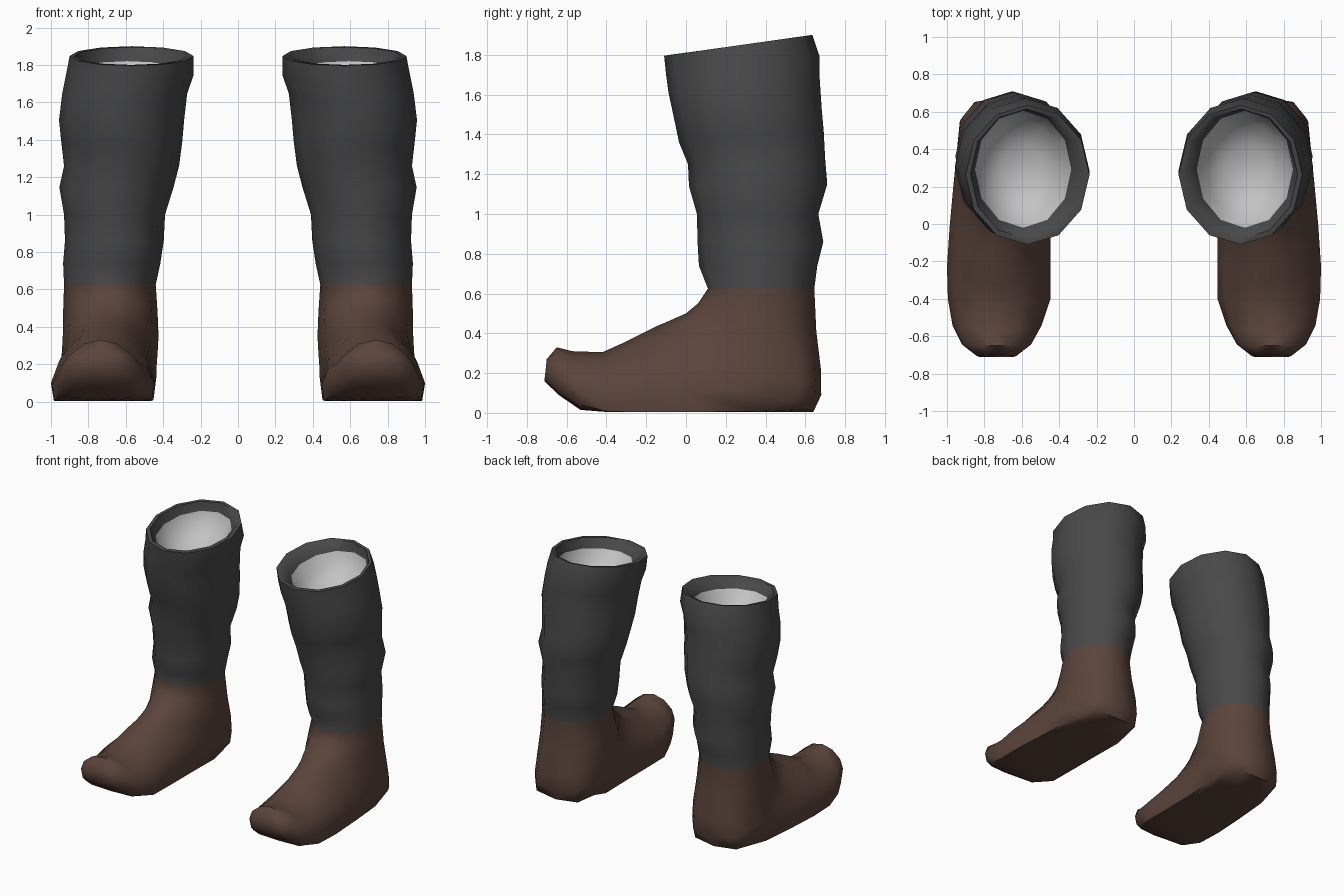
import bpy, bmesh, math

N = 12  # sides of every cross-section


def material(name, rgb):
    m = bpy.data.materials.new(name)
    m.diffuse_color = (*rgb, 1)
    return m


MATS = [material("brown leather", (0.105, 0.058, 0.045)),
        material("dark grey cloth", (0.066, 0.066, 0.066)),
        material("light grey lining", (0.55, 0.55, 0.55))]

# Foot sections, toe to ankle, fanned around the instep:
# top y, top z, bottom y, bottom z, inner x, outer x
FOOT = [
    (-0.700, 0.27, -0.712, 0.16, 0.63, 0.84),
    (-0.650, 0.33, -0.640, 0.09, 0.55, 0.92),
    (-0.570, 0.31, -0.530, 0.015, 0.495, 0.97),
    (-0.420, 0.305, -0.390, -0.02, 0.447, 0.995),
    (-0.320, 0.35, -0.180, -0.03, 0.447, 1.0),
    (-0.230, 0.395, 0.110, -0.03, 0.445, 0.985),
    (-0.150, 0.435, 0.400, -0.03, 0.437, 0.965),
    (-0.090, 0.46, 0.640, 0.005, 0.435, 0.95),
    (-0.050, 0.478, 0.680, 0.09, 0.43, 0.942),
    (0.000, 0.50, 0.678, 0.22, 0.425, 0.937),
    (0.060, 0.55, 0.655, 0.41, 0.43, 0.935),
    (0.110, 0.625, 0.645, 0.625, 0.44, 0.93),
]
# Leg sections going up: front y, front z, back y, back z, inner x, outer x
LEG = [
    (0.065, 0.74, 0.660, 0.74, 0.415, 0.935),
    (0.058, 0.86, 0.690, 0.86, 0.397, 0.925),
    (0.055, 1.00, 0.665, 1.00, 0.39, 0.93),
    (0.015, 1.14, 0.710, 1.15, 0.345, 0.955),
    (0.010, 1.25, 0.700, 1.27, 0.315, 0.93),
    (-0.035, 1.36, 0.692, 1.42, 0.298, 0.945),
    (-0.060, 1.48, 0.682, 1.53, 0.288, 0.957),
    (-0.088, 1.61, 0.672, 1.68, 0.272, 0.94),
    (-0.100, 1.70, 0.672, 1.79, 0.238, 0.92),
    (-0.110, 1.795, 0.635, 1.90, 0.238, 0.90),
    # rolled-in rim
    (-0.080, 1.80, 0.615, 1.895, 0.27, 0.875),
    (-0.020, 1.735, 0.605, 1.82, 0.335, 0.85),
]
# Lining bowl
BOWL = [
    (0.030, 1.65, 0.555, 1.71, 0.38, 0.81),
    (0.160, 1.58, 0.430, 1.61, 0.49, 0.71),
]


def section(row, f):
    """Ring of points; f = 0 gives an ellipse, f = 1 a peaked top and flat bottom."""
    y0, z0, y1, z1, x0, x1 = row
    peak = 0.5 + 0.16 * f
    pts = []
    for i in range(N):
        a = 2 * math.pi * i / N
        s, c = math.sin(a), math.cos(a)
        e = 2 / (2 - 0.25 * f) if c > 0.01 else 2 / (2 + 3 * f)
        if abs(c) < 0.01:
            s, c = math.copysign(1, s), 0
        sx = math.copysign(abs(s) ** e, s)
        v = peak - peak * c ** e if c >= 0 else peak + (1 - peak) * abs(c) ** e
        pts.append(((x0 + x1) / 2 + sx * (x1 - x0) / 2,
                    y0 + (y1 - y0) * v,
                    max(0.004, z0 + (z1 - z0) * v)))
    return pts


def build_boot(name, side):
    bm = bmesh.new()
    shape = [0.2, 0.6, 0.9, 1, 1, 1, 1, 0.6, 0.4, 0.25, 0.1, 0]
    rows = [section(r, f) for r, f in zip(FOOT, shape)]
    rows += [section(r, 0) for r in LEG + BOWL]
    rings = [[bm.verts.new((side * x, y, z)) for x, y, z in r] for r in rows]
    leg_start, lining_start = len(FOOT) - 1, len(FOOT) + len(LEG) - 1
    for k, (a, b) in enumerate(zip(rings, rings[1:])):
        for i in range(N):
            j = (i + 1) % N
            face = bm.faces.new((a[i], a[j], b[j], b[i]))
            face.material_index = (k >= leg_start) + (k >= lining_start)
    bm.faces.new(rings[0])                            # toe tip
    bm.faces.new(rings[-1]).material_index = 2        # bottom of the lining
    bmesh.ops.recalc_face_normals(bm, faces=bm.faces[:])
    for face in bm.faces:
        face.smooth = True
    me = bpy.data.meshes.new(name)
    bm.to_mesh(me)
    bm.free()
    for m in MATS:
        me.materials.append(m)
    me.set_sharp_from_angle(angle=math.radians(60))
    bpy.context.collection.objects.link(bpy.data.objects.new(name, me))


build_boot("right_boot", 1)
build_boot("left_boot", -1)
